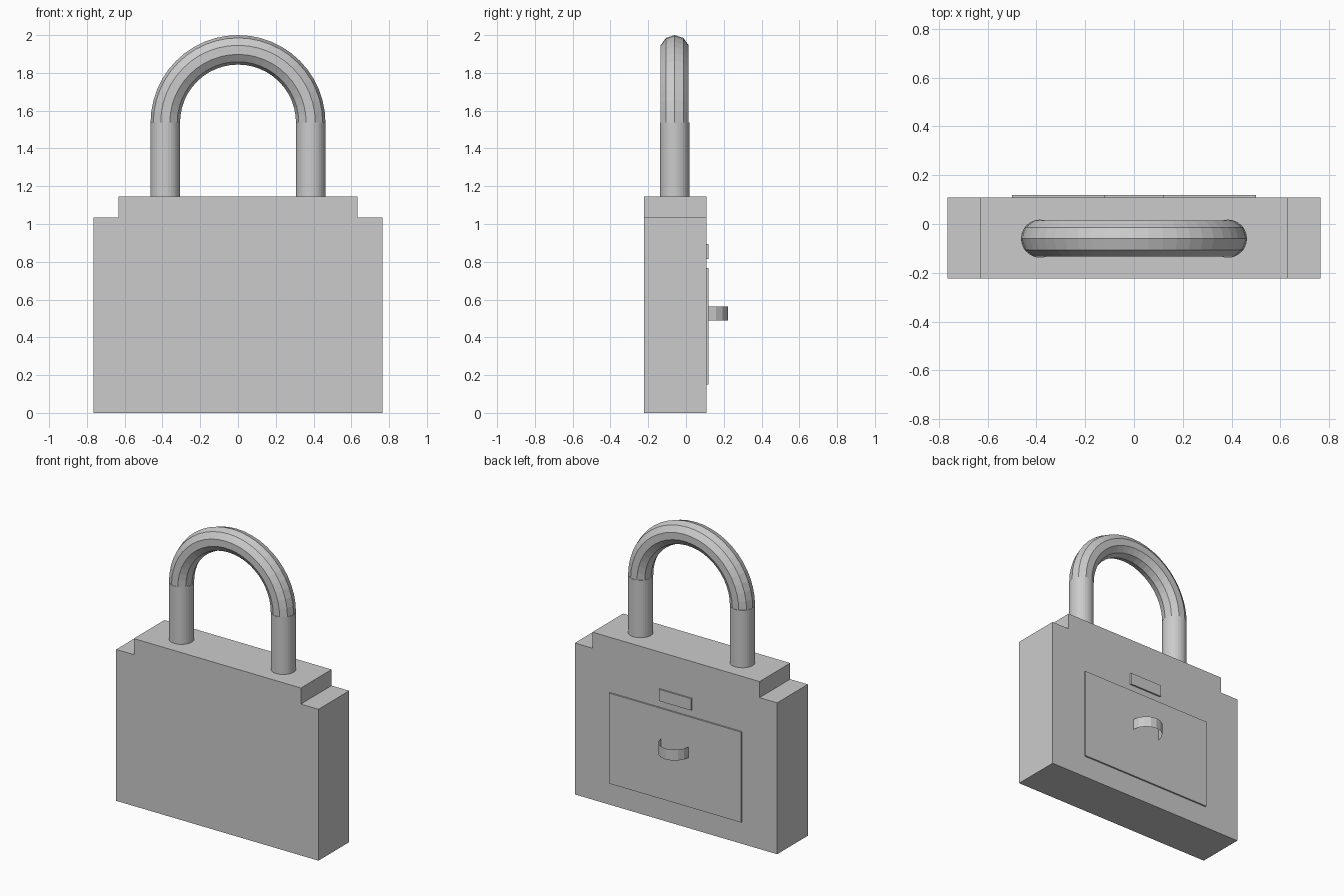
import bpy
import bmesh
from math import pi, cos, sin
from mathutils import Vector, Matrix

default = bpy.data.objects.get("Cube")
if default:
    bpy.data.objects.remove(default, do_unlink=True)

# One plain metal colour for the whole padlock
metal = bpy.data.materials.new("grey metal")
metal.use_nodes = True
grey = (0.6, 0.6, 0.6, 1)
metal.diffuse_color = grey
metal.node_tree.nodes["Principled BSDF"].inputs["Base Color"].default_value = grey

BACK = 0.108          # back face of the body
FRONT = -0.223
PLATE_BACK = 0.119    # outer face of the raised plates
SHACKLE_Y = -0.06
SHACKLE_R = 0.385     # distance of the legs from the middle
BODY_TOP = 1.145
BEND_Z = 1.537


def finish(name, bm):
    bmesh.ops.recalc_face_normals(bm, faces=bm.faces)
    mesh = bpy.data.meshes.new(name)
    bm.to_mesh(mesh)
    bm.free()
    mesh.materials.append(metal)
    obj = bpy.data.objects.new(name, mesh)
    bpy.context.collection.objects.link(obj)
    return obj


def extruded(name, points, y0, y1):
    """Solid from an outline in x and z, pushed from y0 to y1."""
    bm = bmesh.new()
    face = bm.faces.new([bm.verts.new((x, y0, z)) for x, z in points])
    out = bmesh.ops.extrude_face_region(bm, geom=[face])
    moved = [v for v in out["geom"] if isinstance(v, bmesh.types.BMVert)]
    bmesh.ops.translate(bm, vec=(0, y1 - y0, 0), verts=moved)
    return finish(name, bm)


def plate(name, half_width, z0, z1):
    outline = [(-half_width, z0), (half_width, z0), (half_width, z1), (-half_width, z1)]
    return extruded(name, outline, BACK, PLATE_BACK)


# Body with stepped shoulders
half = [(0.765, 0), (0.765, 1.035), (0.632, 1.035), (0.632, BODY_TOP)]
extruded("body", half + [(-x, z) for x, z in reversed(half)], FRONT, BACK)

# Raised door and tag on the back
plate("back_door", 0.5, 0.15, 0.768)
plate("back_tag", 0.122, 0.815, 0.895)

# Shackle legs
for side, name in ((1, "left_shackle_leg"), (-1, "right_shackle_leg")):
    bm = bmesh.new()
    bmesh.ops.create_cone(
        bm, cap_ends=True, segments=32, radius1=0.078, radius2=0.078,
        depth=BEND_Z - BODY_TOP,
        matrix=Matrix.Translation((side * SHACKLE_R, SHACKLE_Y, (BEND_Z + BODY_TOP) / 2)))
    finish(name, bm)

# Shackle bend: a ten-sided ring swept through half a turn
bm = bmesh.new()
ring = bmesh.ops.create_circle(
    bm, segments=10, radius=0.078,
    matrix=Matrix.Translation((SHACKLE_R, SHACKLE_Y, BEND_Z)) @ Matrix.Rotation(pi / 2, 4, "Z"))
bmesh.ops.spin(
    bm, geom=ring["verts"] + list(bm.edges), cent=Vector((0, SHACKLE_Y, BEND_Z)),
    axis=Vector((0, -1, 0)), angle=pi, steps=24)
finish("shackle_bend", bm)

# Door pull: a thin half-round strip
bm = bmesh.new()
steps, radius = 8, 0.104
rails = [[bm.verts.new((radius * cos(pi * i / steps),
                        PLATE_BACK + radius * sin(pi * i / steps), z))
          for i in range(steps + 1)] for z in (0.488, 0.562)]
low, high = rails
for i in range(steps):
    bm.faces.new((low[i], low[i + 1], high[i + 1], high[i]))
finish("door_pull", bm)
